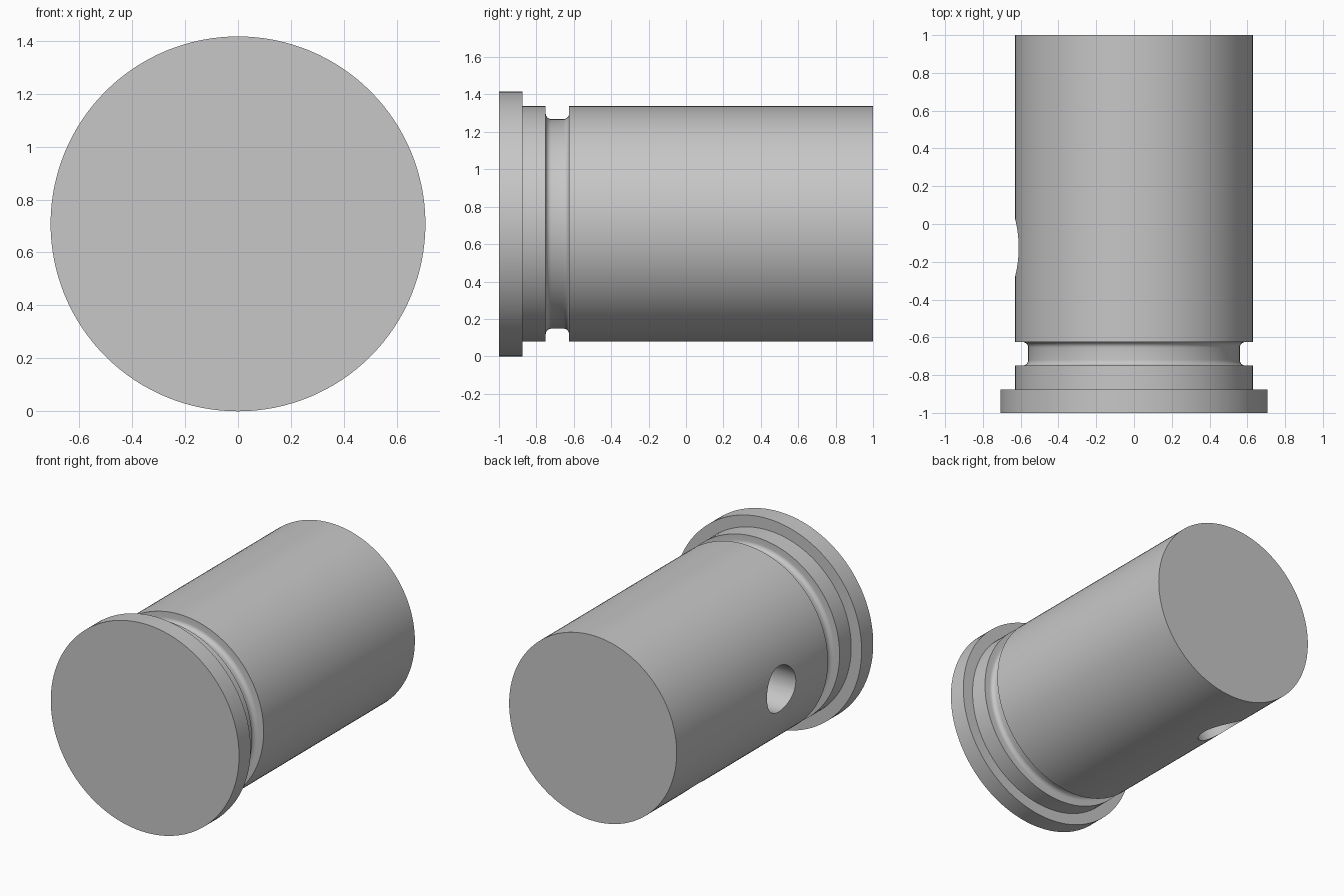
import bpy
import bmesh
from math import cos, sin, pi, radians
from mathutils import Matrix, Vector

if "Cube" in bpy.data.objects:
    bpy.data.objects.remove(bpy.data.objects["Cube"], do_unlink=True)

FLANGE_R, BODY_R, GROOVE_R = 0.708, 0.63, 0.56
FILLET = 0.03
HOLE_R, HOLE_DEPTH = 0.155, 0.32
SEGMENTS = 128
AXIS = Vector((0, 0, FLANGE_R))

steel = bpy.data.materials.new("plain_grey")
steel.use_nodes = True
grey = (0.57, 0.57, 0.57, 1)
steel.diffuse_color = grey
steel.node_tree.nodes["Principled BSDF"].inputs["Base Color"].default_value = grey


def add_object(name, bm):
    bmesh.ops.recalc_face_normals(bm, faces=bm.faces[:])
    mesh = bpy.data.meshes.new(name)
    bm.to_mesh(mesh)
    bm.free()
    mesh.materials.append(steel)
    obj = bpy.data.objects.new(name, mesh)
    bpy.context.collection.objects.link(obj)
    return obj


def fillet(y, start):
    """Quarter-round points in the floor of the groove."""
    angles = [radians(start + 15 * i) for i in range(7)]
    return [(GROOVE_R + FILLET + FILLET * sin(a), y + FILLET * cos(a)) for a in angles]


def turned(name, profile):
    """Solid of revolution around the y axis from (radius, y) points."""
    bm = bmesh.new()
    rings = []
    for r, y in profile:
        turns = [2 * pi * i / SEGMENTS for i in range(SEGMENTS)]
        rings.append([bm.verts.new(AXIS + Vector((r * cos(t), y, r * sin(t)))) for t in turns])
    for a, b in zip(rings, rings[1:]):
        for i in range(SEGMENTS):
            j = (i + 1) % SEGMENTS
            bm.faces.new((a[i], a[j], b[j], b[i]))
    bm.faces.new(rings[0])
    bm.faces.new(rings[-1])
    return add_object(name, bm)


def drill(obj, y, angle):
    """Blind radial hole; angle is measured from -x towards -z."""
    outward = Vector((-cos(angle), 0, -sin(angle)))
    bm = bmesh.new()
    length = HOLE_DEPTH + 0.2
    centre = AXIS + Vector((0, y, 0)) + outward * (BODY_R - HOLE_DEPTH + length / 2)
    turn = outward.to_track_quat("Z", "Y").to_matrix().to_4x4()
    bmesh.ops.create_cone(bm, cap_ends=True, segments=48, radius1=HOLE_R, radius2=HOLE_R,
                          depth=length, matrix=Matrix.Translation(centre) @ turn)
    cutter = add_object("hole_cutter", bm)
    cutter.hide_render = True
    mod = obj.modifiers.new("hole", "BOOLEAN")
    mod.operation = "DIFFERENCE"
    mod.solver = "EXACT"
    mod.object = cutter
    bpy.context.view_layer.objects.active = obj
    bpy.ops.object.modifier_apply(modifier=mod.name)
    bpy.data.objects.remove(cutter, do_unlink=True)


# Flanged pin with a rounded retaining groove
profile = [(FLANGE_R, -1), (FLANGE_R, -0.875), (BODY_R, -0.875), (BODY_R, -0.75)]
profile += fillet(-0.75 + FILLET, 180)[::1] and [
    (GROOVE_R + FILLET - FILLET * sin(radians(15 * i)),
     -0.75 + FILLET - FILLET * cos(radians(15 * i))) for i in range(7)]
profile += fillet(-0.625 - FILLET, 270)
profile += [(BODY_R, -0.625), (BODY_R, 1)]
pin = turned("flanged_pin", profile)

# Two blind holes in the side
drill(pin, -0.125, 0)
drill(pin, 0.5, radians(60))

# Smooth barrel with crisp edges
bpy.ops.object.select_all(action="DESELECT")
pin.select_set(True)
bpy.context.view_layer.objects.active = pin
bpy.ops.object.shade_smooth_by_angle(angle=radians(30))
